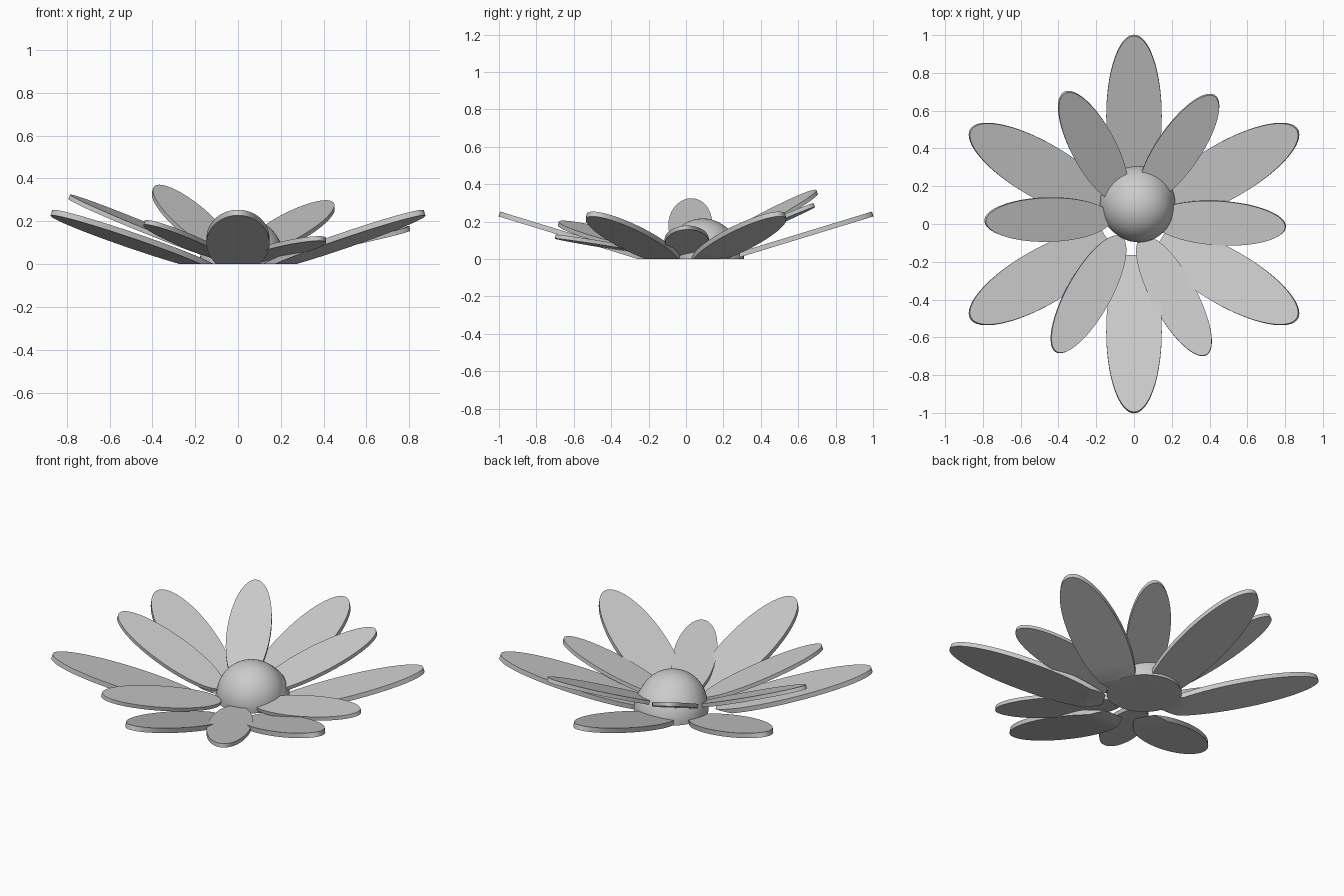
import bpy, bmesh
from math import radians, pi
from mathutils import Matrix, Vector

old = bpy.data.objects.get("Cube")
if old:
    bpy.data.objects.remove(old, do_unlink=True)

GREY = (0.6, 0.6, 0.6, 1.0)
mat = bpy.data.materials.new("plain grey")
mat.use_nodes = True
mat.diffuse_color = GREY
mat.node_tree.nodes["Principled BSDF"].inputs["Base Color"].default_value = GREY


def trim(bm, point=(0, 0, 0), normal=(0, 0, 1)):
    """Cut away everything behind a plane and close the hole."""
    cut = bmesh.ops.bisect_plane(
        bm, geom=bm.verts[:] + bm.edges[:] + bm.faces[:], dist=1e-5,
        plane_co=point, plane_no=normal, clear_inner=True)["geom_cut"]
    edges = [e for e in cut if isinstance(e, bmesh.types.BMEdge)]
    if edges:
        bmesh.ops.holes_fill(bm, edges=edges, sides=0)


def finish(bm, name):
    bmesh.ops.recalc_face_normals(bm, faces=bm.faces[:])
    mesh = bpy.data.meshes.new(name)
    bm.to_mesh(mesh)
    bm.free()
    mesh.materials.append(mat)
    obj = bpy.data.objects.new(name, mesh)
    bpy.context.collection.objects.link(obj)
    bpy.ops.object.select_all(action="DESELECT")
    obj.select_set(True)
    bpy.context.view_layer.objects.active = obj
    bpy.ops.object.shade_smooth_by_angle(angle=radians(35))


def petal(name, ring, azimuth):
    """A flat elliptical plate, raised outward and trimmed at the ground."""
    bm = bmesh.new()
    bmesh.ops.create_cone(bm, cap_ends=True, segments=64, radius1=1, radius2=1, depth=1)
    shape = (Matrix.Translation((0.59, 0, -0.0135))
             @ Matrix.Diagonal((0.45, 0.147, 0.027, 1)))
    place = (ring @ Matrix.Rotation(azimuth, 4, "Z")
             @ Matrix.Translation((0, 0, -0.05))
             @ Matrix.Rotation(radians(-17), 4, "Y"))
    bm.transform(place @ shape)
    trim(bm)
    finish(bm, name)


def dome(name, center, radius, normal):
    bm = bmesh.new()
    bmesh.ops.create_uvsphere(bm, u_segments=48, v_segments=32, radius=radius)
    bm.transform(Matrix.Translation(center))
    trim(bm, center, normal)
    trim(bm)
    finish(bm, name)


# Two petal rings: a level outer one and a smaller, tilted inner one
up = Vector((0, 0, 1))
lean = Vector((0.09, -0.125, 1)).normalized()
tilt = up.rotation_difference(lean).to_matrix().to_4x4()
outer_ring = Matrix.Identity(4)
inner_ring = Matrix.Translation((-0.01, 0.025, 0.05)) @ tilt @ Matrix.Scale(0.8, 4)

for i in range(6):
    petal(f"outer_petal_{i + 1}", outer_ring, radians(30) + i * pi / 3)
    petal(f"inner_petal_{i + 1}", inner_ring, radians(-1.5) + i * pi / 3)

# Flower centres, one per ring
dome("lower_centre", Vector((0.02, 0.11, 0)), 0.2, up)
dome("upper_centre", Vector((0.025, 0.09, 0.03)), 0.187, lean)
